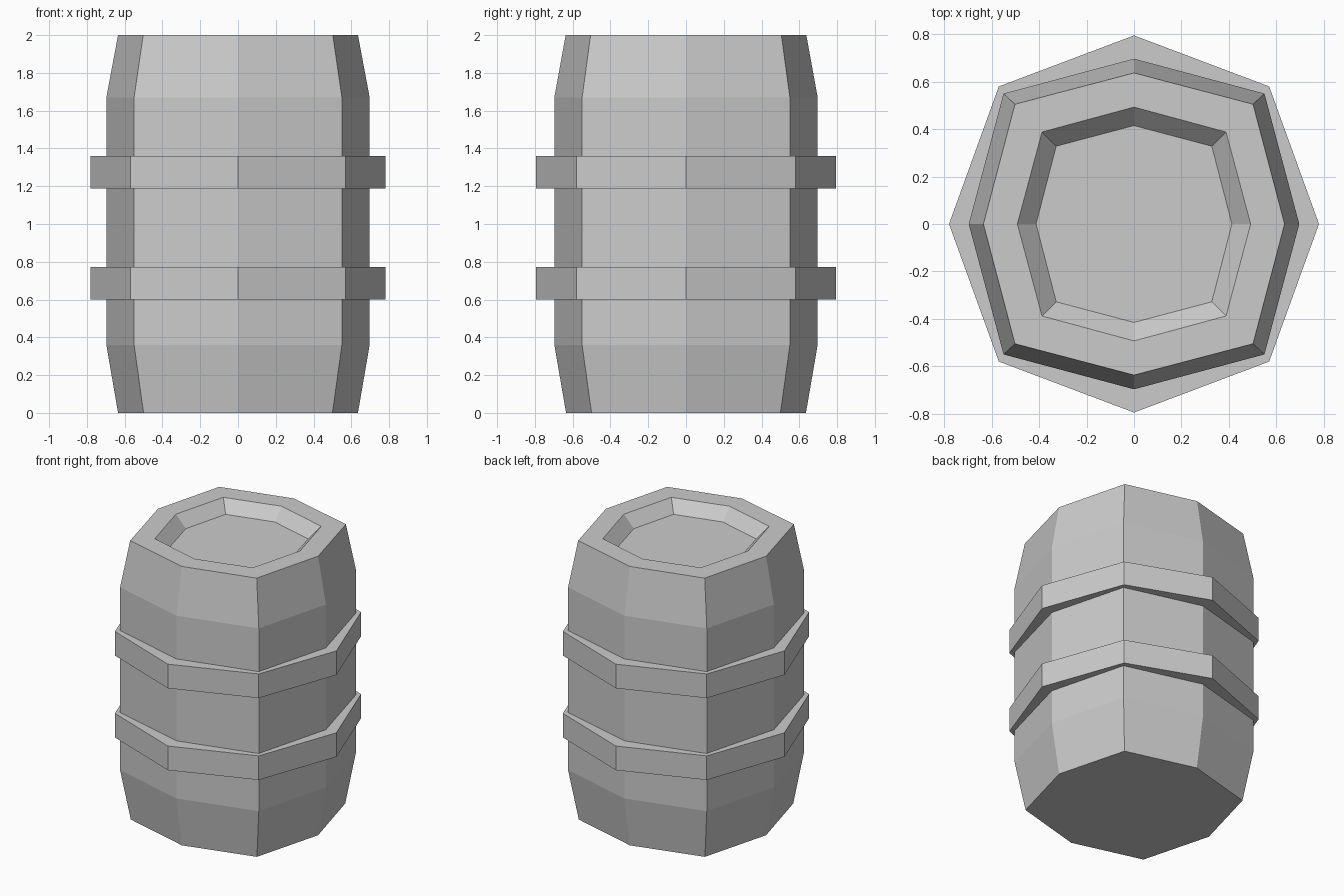
import bpy
import bmesh

if "Cube" in bpy.data.objects:
    bpy.data.objects.remove(bpy.data.objects["Cube"])


def octagon(bm, ax, ay, dx, dy, z):
    """Eight-sided ring: points on the axes (ax, ay) and on the diagonals (dx, dy)."""
    pts = [(ax, 0), (dx, dy), (0, ay), (-dx, dy), (-ax, 0), (-dx, -dy), (0, -ay), (dx, -dy)]
    return [bm.verts.new((x, y, z)) for x, y in pts]


def bridge(bm, a, b):
    for i in range(8):
        j = (i + 1) % 8
        bm.faces.new((a[i], a[j], b[j], b[i]))


def loft(name, profile, closed=False):
    """Skin octagons in order; either cap both ends or join last to first."""
    bm = bmesh.new()
    rings = [octagon(bm, *p) for p in profile]
    for a, b in zip(rings, rings[1:]):
        bridge(bm, a, b)
    if closed:
        bridge(bm, rings[-1], rings[0])
    else:
        bm.faces.new(rings[0][::-1])
        bm.faces.new(rings[-1])
    bmesh.ops.recalc_face_normals(bm, faces=bm.faces)
    mesh = bpy.data.meshes.new(name)
    bm.to_mesh(mesh)
    bm.free()
    obj = bpy.data.objects.new(name, mesh)
    bpy.context.collection.objects.link(obj)
    return obj


# Barrel body: tapered ends, flat rim and sunken lid
loft("barrel_body", [
    (0.635, 0.635, 0.50, 0.50, 0.0),
    (0.697, 0.697, 0.55, 0.55, 0.36),
    (0.697, 0.697, 0.55, 0.55, 1.67),
    (0.635, 0.637, 0.502, 0.505, 2.0),
    (0.492, 0.493, 0.388, 0.388, 2.0),
    (0.413, 0.415, 0.328, 0.328, 1.917),
])

# Two hoops, set slightly into the body
outer = (0.78, 0.795, 0.57, 0.58)
inner = (0.68, 0.68, 0.537, 0.537)
for name, z0, z1 in (("lower_hoop", 0.60, 0.773), ("upper_hoop", 1.187, 1.36)):
    loft(name, [(*inner, z0), (*outer, z0), (*outer, z1), (*inner, z1)], closed=True)
